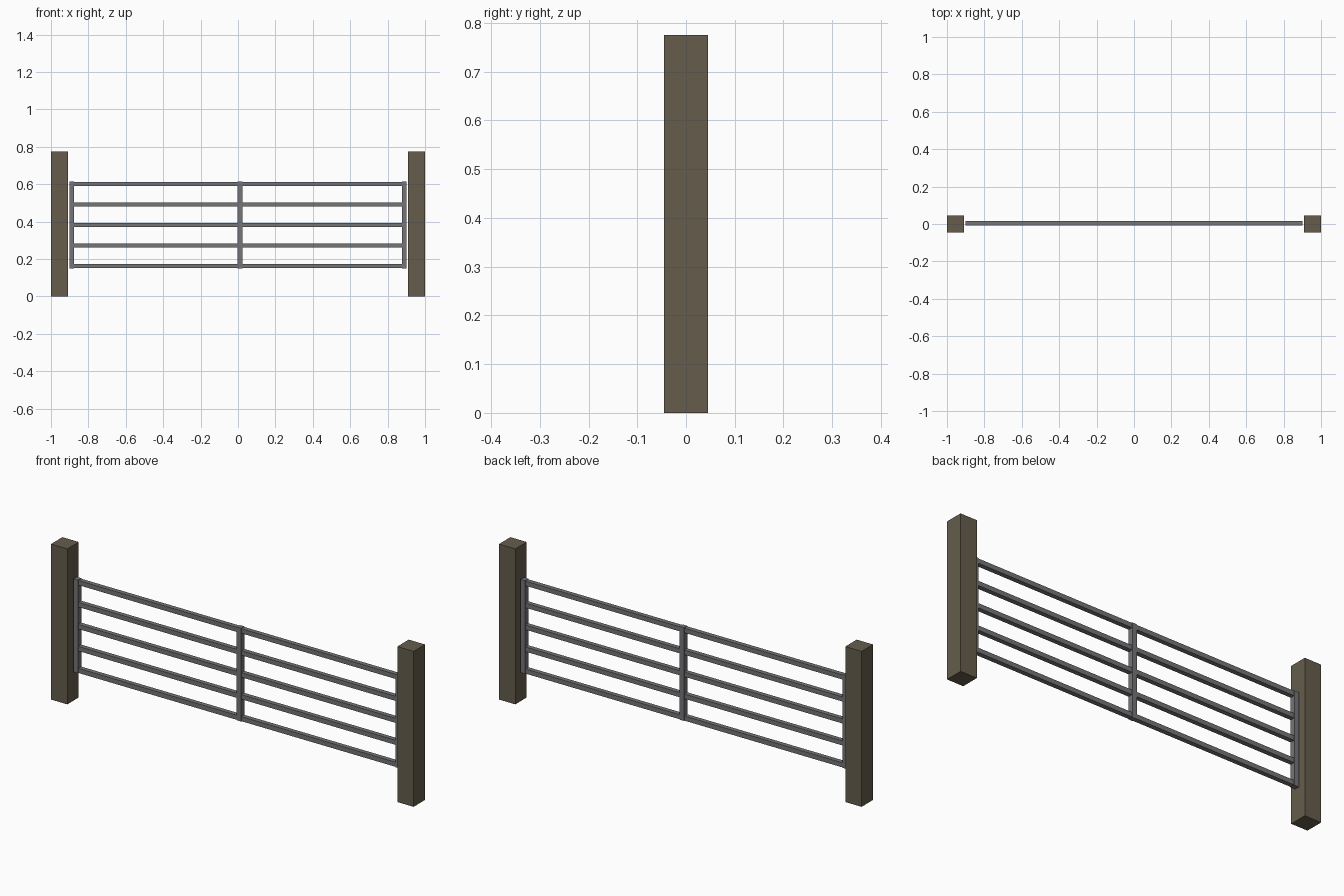
import bpy

if "Cube" in bpy.data.objects:
    bpy.data.objects.remove(bpy.data.objects["Cube"])


def material(name, rgb):
    m = bpy.data.materials.new(name)
    m.diffuse_color = (*rgb, 1.0)
    m.use_nodes = True
    m.node_tree.nodes["Principled BSDF"].inputs["Base Color"].default_value = m.diffuse_color
    return m


WOOD = material("weathered wood", (0.13, 0.108, 0.073))
STEEL = material("galvanised steel", (0.178, 0.178, 0.188))


def box(name, x, y, z, mat):
    """Box from (min, max) ranges on each axis."""
    r = (x, y, z)
    bpy.ops.mesh.primitive_cube_add(size=1, location=[(a + b) / 2 for a, b in r])
    ob = bpy.context.object
    ob.name = name
    ob.scale = [b - a for a, b in r]
    bpy.ops.object.transform_apply(location=False, rotation=False, scale=True)
    ob.data.materials.append(mat)
    return ob


# Square wooden posts
for side, x in (("left", -0.955), ("right", 0.955)):
    box(f"{side}_post", (x - 0.045, x + 0.045), (-0.045, 0.045), (0, 0.775), WOOD)

# Gate uprights: both ends and the middle
GATE_Y = 0.004
for label, x in (("left", -0.888), ("middle", 0.011), ("right", 0.888)):
    box(f"{label}_upright", (x - 0.0125, x + 0.0125),
        (GATE_Y - 0.0125, GATE_Y + 0.0125), (0.15, 0.615), STEEL)

# Five evenly spaced rails, a touch slimmer than the uprights
for i in range(5):
    z = 0.163 + i * 0.1095
    box(f"rail_{i + 1}", (-0.888, 0.888),
        (GATE_Y - 0.0115, GATE_Y + 0.0115), (z - 0.0115, z + 0.0115), STEEL)
